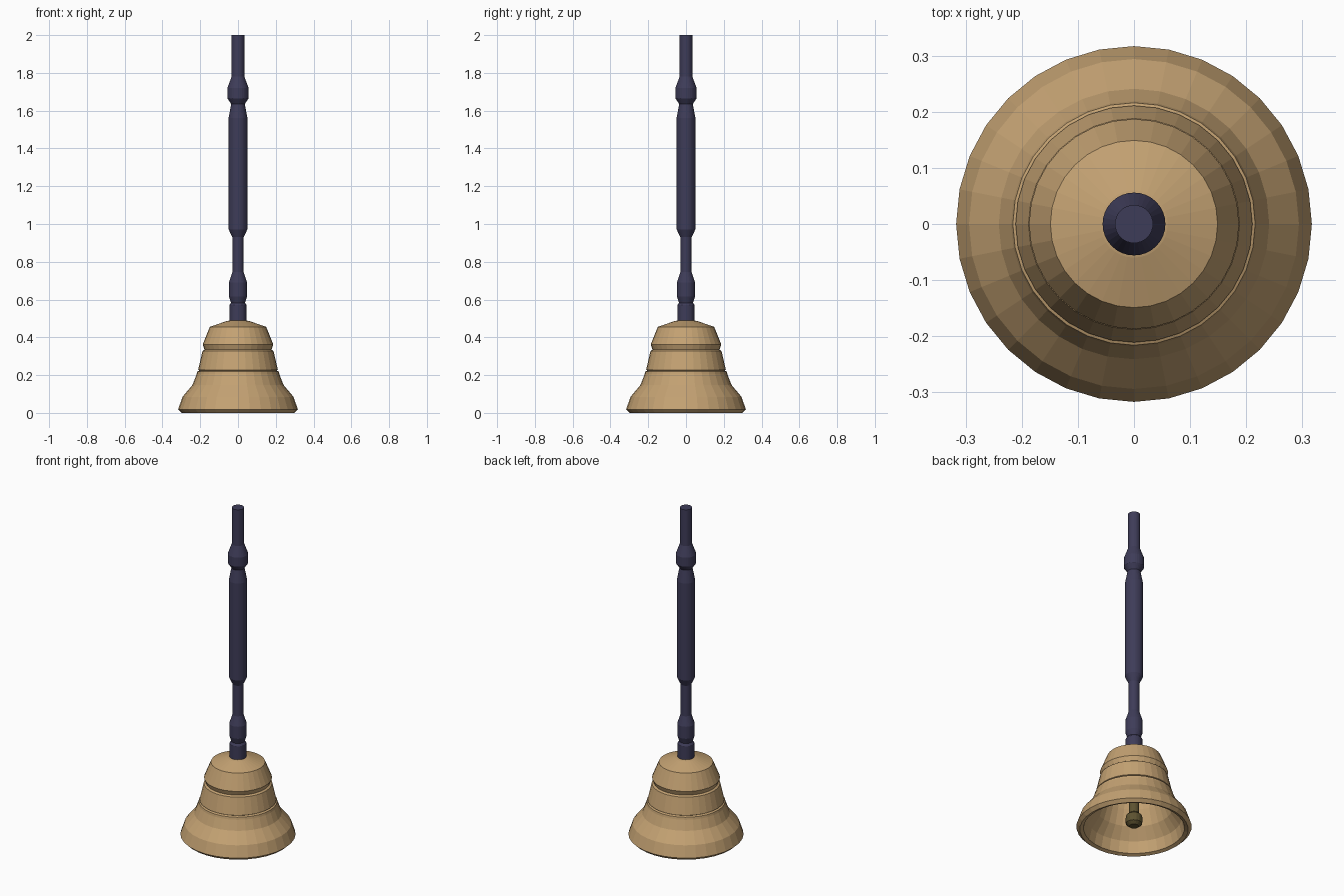
import bpy, bmesh, math

if "Cube" in bpy.data.objects:
    bpy.data.objects.remove(bpy.data.objects["Cube"])


def material(name, color):
    m = bpy.data.materials.new(name)
    m.diffuse_color = (*color, 1)
    m.use_nodes = True
    m.node_tree.nodes["Principled BSDF"].inputs["Base Color"].default_value = m.diffuse_color
    return m


def lathe(name, profile, mat, sides=32, closed=False):
    """Revolve (radius, height) points around z; open profiles get capped ends."""
    bm = bmesh.new()
    rings = [[bm.verts.new((r * math.cos(2 * math.pi * i / sides),
                            r * math.sin(2 * math.pi * i / sides), z))
              for i in range(sides)] for r, z in profile]
    pairs = list(zip(rings, rings[1:]))
    if closed:
        pairs.append((rings[-1], rings[0]))
    for a, b in pairs:
        for i in range(sides):
            j = (i + 1) % sides
            bm.faces.new((a[i], a[j], b[j], b[i]))
    if not closed:
        bm.faces.new(rings[0])
        bm.faces.new(rings[-1])
    bmesh.ops.recalc_face_normals(bm, faces=bm.faces)
    me = bpy.data.meshes.new(name)
    bm.to_mesh(me)
    bm.free()
    me.materials.append(mat)
    ob = bpy.data.objects.new(name, me)
    bpy.context.collection.objects.link(ob)
    return ob


brass = material("brass", (0.55, 0.36, 0.17))
navy = material("dark_navy", (0.048, 0.045, 0.098))
bronze = material("dark_bronze", (0.11, 0.085, 0.03))

# Bell shell: outside from crown to rim, then the hollow inside back up
outer = [(0.03, 0.492), (0.06, 0.486), (0.149, 0.456), (0.187, 0.362), (0.177, 0.335),
         (0.188, 0.328), (0.211, 0.228), (0.204, 0.224), (0.216, 0.219), (0.219, 0.205),
         (0.241, 0.148), (0.294, 0.085), (0.317, 0.018), (0.298, 0.0)]
inner = [(0.278, 0.008), (0.262, 0.075), (0.212, 0.14), (0.18, 0.23),
         (0.155, 0.35), (0.125, 0.43), (0.03, 0.455)]
lathe("bell_shell", outer + inner, brass, closed=True)

# Turned handle
lathe("handle", [(0.046, 0.455), (0.046, 0.57), (0.037, 0.583), (0.048, 0.617),
                 (0.048, 0.69), (0.030, 0.745), (0.030, 0.93), (0.050, 0.972),
                 (0.050, 1.56), (0.036, 1.635), (0.056, 1.665), (0.056, 1.72),
                 (0.034, 1.78), (0.034, 2.0)], navy)

# Clapper: rod with a knob at the lower end
lathe("clapper", [(0.026, 0.02), (0.045, 0.036), (0.048, 0.06), (0.044, 0.085),
                  (0.028, 0.1), (0.028, 0.46)], bronze, sides=16)
